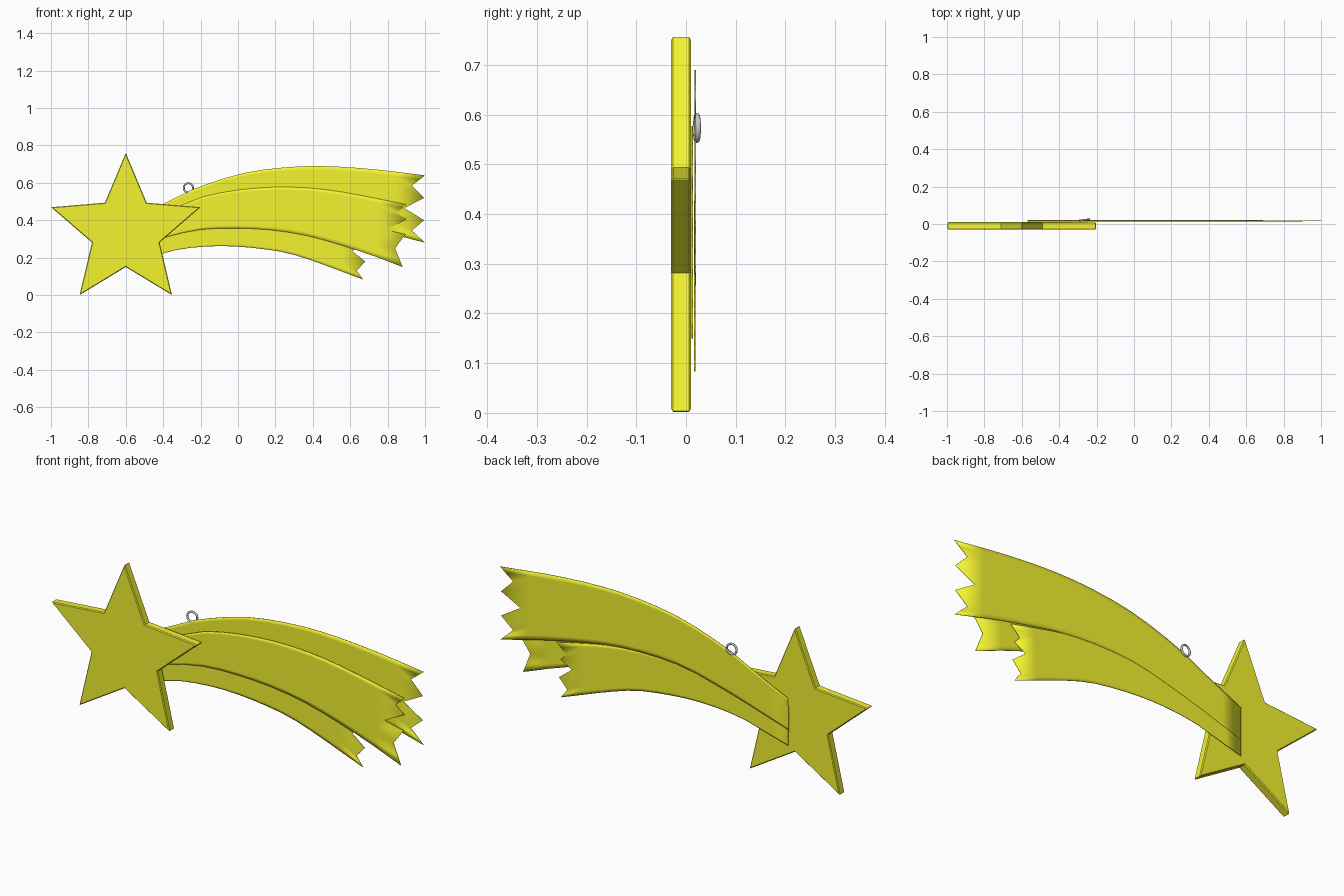
import bpy, math

if "Cube" in bpy.data.objects:
    bpy.data.objects.remove(bpy.data.objects["Cube"])


def material(name, color):
    m = bpy.data.materials.new(name)
    m.diffuse_color = color
    m.use_nodes = True
    m.node_tree.nodes["Principled BSDF"].inputs["Base Color"].default_value = m.diffuse_color
    return m


yellow = material("yellow", (0.9, 0.9, 0.03, 1))


def make_object(name, verts, faces, mat):
    me = bpy.data.meshes.new(name)
    me.from_pydata(verts, [], faces)
    me.materials.append(mat)
    ob = bpy.data.objects.new(name, me)
    bpy.context.collection.objects.link(ob)
    return ob


def curve_point(pts, u):
    """Smooth curve z(x) through pts, sampled at fraction u of its x range."""
    x = pts[0][0] + (pts[-1][0] - pts[0][0]) * u
    n = len(pts)

    def slope(i):
        a, b = pts[max(i - 1, 0)], pts[min(i + 1, n - 1)]
        return (b[1] - a[1]) / (b[0] - a[0])

    i = 0
    while i < n - 2 and x > pts[i + 1][0]:
        i += 1
    (xa, za), (xb, zb) = pts[i], pts[i + 1]
    h = xb - xa
    t = (x - xa) / h
    z = ((2*t**3 - 3*t**2 + 1) * za + (t**3 - 2*t**2 + t) * h * slope(i)
         + (3*t**2 - 2*t**3) * zb + (t**3 - t**2) * h * slope(i + 1))
    return x, z


def tail_strip(name, top, bottom, teeth, y, thickness=0.003):
    """Thin curved ribbon between two edge curves, ending in a zigzag."""
    n = len(teeth) - 1
    rows = sorted([j / n for j in range(n + 1)] + [0.07, 0.93])
    cols = [0.9 * i / 14 for i in range(15)]
    verts, faces = [], []
    for u in cols:
        (xt, zt), (xb, zb) = curve_point(top, u), curve_point(bottom, u)
        verts += [(xt + (xb - xt) * v, y, zt + (zb - zt) * v) for v in rows]
    for v in rows:
        k = min(int(v * n + 1e-6), n - 1)
        f = v * n - k
        a, b = teeth[k], teeth[k + 1]
        verts.append((a[0] + (b[0] - a[0]) * f, y, a[1] + (b[1] - a[1]) * f))
    r = len(rows)
    for i in range(len(cols)):
        for j in range(r - 1):
            a = i * r + j
            faces.append((a, a + 1, a + r + 1, a + r))
    ob = make_object(name, verts, faces, yellow)
    for p in ob.data.polygons:
        p.use_smooth = True
    s = ob.modifiers.new("thickness", 'SOLIDIFY')
    s.thickness = thickness
    s.offset = 0
    return ob


# Five-pointed star plate with a fine chamfer
outline = []
for i in range(10):
    a = math.pi / 2 + i * math.pi / 5
    rad = 0.42 if i % 2 == 0 else 0.19
    outline.append((-0.6 + rad * math.cos(a), 0.34 + rad * math.sin(a)))
verts = [(x, y, z) for y in (-0.03, 0.01) for x, z in outline]
faces = [tuple(range(9, -1, -1)), tuple(range(10, 20))]
faces += [(i, (i + 1) % 10, (i + 1) % 10 + 10, i + 10) for i in range(10)]
faces = [f[::-1] for f in faces]
star = make_object("star", verts, faces, yellow)
bev = star.modifiers.new("chamfer", 'BEVEL')
bev.width = 0.004
bev.segments = 1
bev.limit_method = 'ANGLE'
bev.angle_limit = math.radians(80)

# Upper rear tail strip
tail_strip("tail_upper",
           [(-0.57, 0.41), (-0.4, 0.487), (-0.25, 0.562), (0, 0.645), (0.2, 0.678),
            (0.42, 0.69), (0.7, 0.675), (1, 0.64)],
           [(-0.57, 0.256), (-0.24, 0.355), (0.03, 0.415), (0.36, 0.415), (0.7, 0.355), (1, 0.28)],
           [(1, 0.64), (0.93, 0.585), (0.995, 0.52), (0.89, 0.465),
            (0.995, 0.40), (0.93, 0.345), (1, 0.28)], 0.019)

# Lower rear tail strip
tail_strip("tail_lower",
           [(-0.57, 0.265), (-0.24, 0.36), (0.03, 0.42), (0.36, 0.415), (0.69, 0.35)],
           [(-0.57, 0.177), (-0.41, 0.22), (-0.3, 0.247), (-0.1, 0.262), (0.1, 0.25),
            (0.3, 0.215), (0.67, 0.083)],
           [(0.69, 0.35), (0.64, 0.3), (0.67, 0.27), (0.61, 0.235),
            (0.68, 0.18), (0.635, 0.13), (0.67, 0.083)], 0.0175)

# Middle front tail strip
tail_strip("tail_middle",
           [(-0.57, 0.37), (-0.3, 0.48), (-0.2, 0.522), (0, 0.562), (0.25, 0.578),
            (0.5, 0.56), (0.9, 0.485)],
           [(-0.57, 0.24), (-0.4, 0.305), (-0.2, 0.35), (0, 0.357), (0.2, 0.345),
            (0.4, 0.31), (0.68, 0.225), (0.88, 0.15)],
           [(0.9, 0.485), (0.85, 0.44), (0.9, 0.405), (0.79, 0.348),
            (0.895, 0.325), (0.84, 0.25), (0.88, 0.15)], 0.013)

# Small hanging ring on the upper edge
bpy.ops.mesh.primitive_torus_add(major_segments=32, minor_segments=10,
                                 major_radius=0.025, minor_radius=0.005,
                                 location=(-0.265, 0.022, 0.573),
                                 rotation=(math.radians(90), 0, math.radians(7)))
ring = bpy.context.object
ring.name = "hanging_ring"
bpy.ops.object.shade_smooth()
